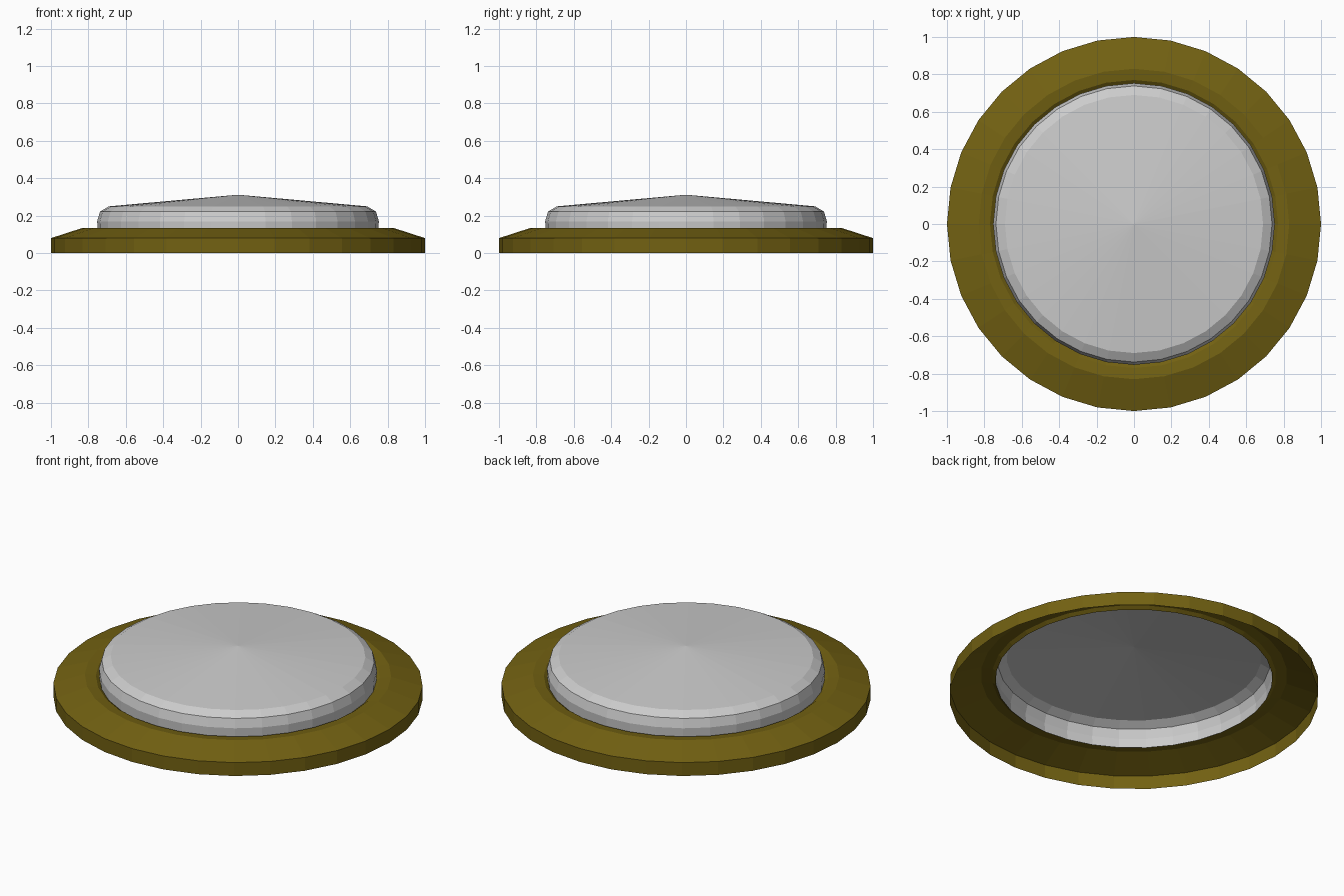
import bpy, bmesh, math

if "Cube" in bpy.data.objects:
    bpy.data.objects.remove(bpy.data.objects["Cube"])

SIDES = 32


def lathe(name, profile, color=None):
    """Spin an (r, z) profile, listed from outside/bottom to inside/top, as an open shell."""
    bm = bmesh.new()
    rows = []
    for r, z in profile:
        if r == 0:
            rows.append([bm.verts.new((0, 0, z))] * SIDES)
        else:
            angles = [2 * math.pi * i / SIDES for i in range(SIDES)]
            rows.append([bm.verts.new((r * math.cos(a), r * math.sin(a), z)) for a in angles])
    for low, high in zip(rows, rows[1:]):
        for i in range(SIDES):
            j = (i + 1) % SIDES
            corners = [low[i], low[j], high[j], high[i]]
            bm.faces.new(list(dict.fromkeys(corners)))
    mesh = bpy.data.meshes.new(name)
    bm.to_mesh(mesh)
    bm.free()
    obj = bpy.data.objects.new(name, mesh)
    bpy.context.collection.objects.link(obj)
    if color:
        mat = bpy.data.materials.new(name + "_paint")
        mat.diffuse_color = (*color, 1)
        mat.use_nodes = True
        mat.node_tree.nodes["Principled BSDF"].inputs["Base Color"].default_value = mat.diffuse_color
        mesh.materials.append(mat)
    return obj


# Hollow olive rim: outer wall, sloping top, rounded lip around the lens
lathe("base_ring",
      [(1.0, 0), (1.0, 0.08), (0.83, 0.135), (0.77, 0.128), (0.75, 0.113)],
      (0.17, 0.12, 0.006))

# Grey lens: short wall, bevelled shoulder, shallow cone on top, open below
lathe("lens_cap",
      [(0.75, 0.113), (0.753, 0.17), (0.738, 0.222), (0.69, 0.25), (0, 0.312)])
